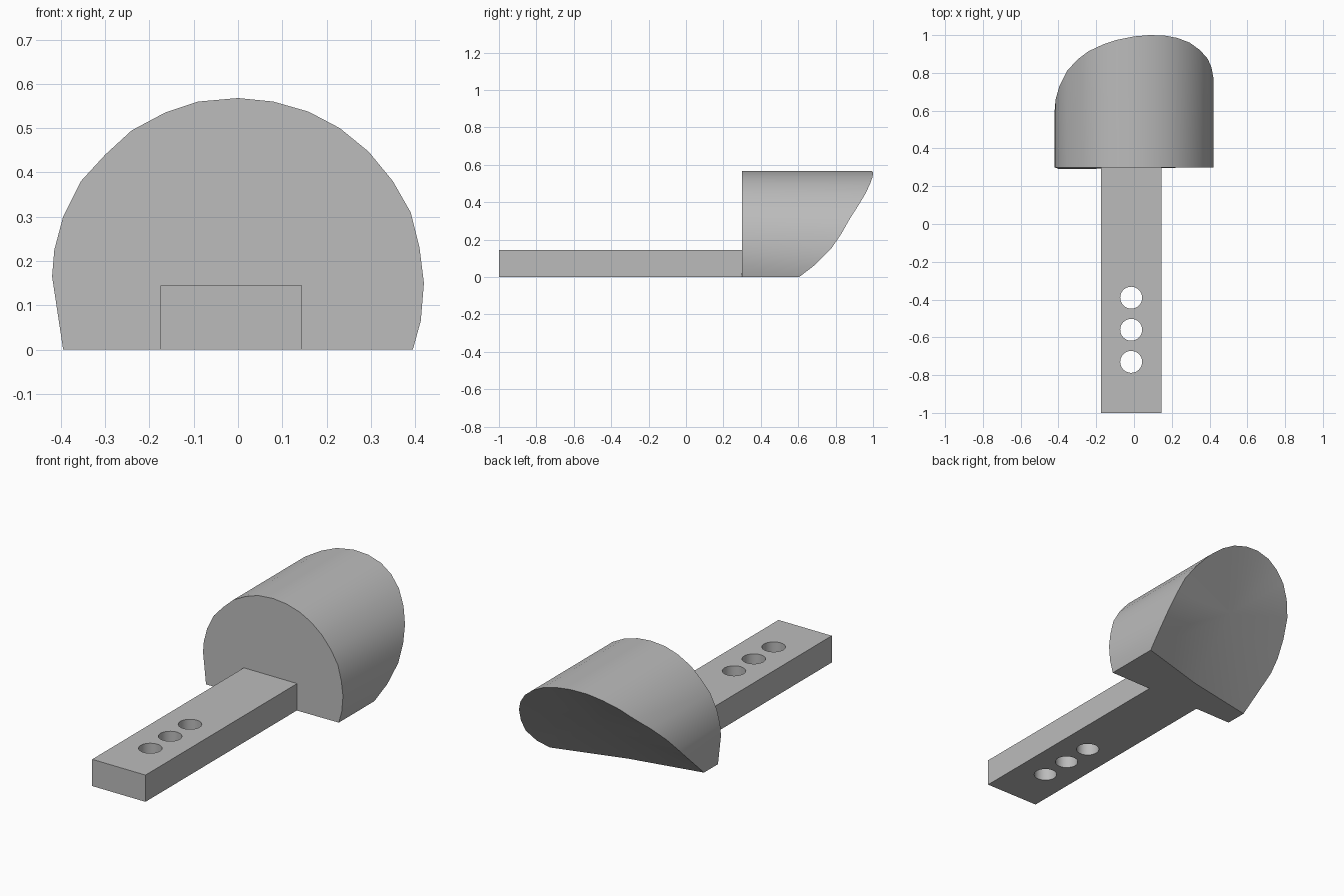
import bpy, bmesh, math

cube = bpy.data.objects.get("Cube")
if cube:
    bpy.data.objects.remove(cube, do_unlink=True)

gray = bpy.data.materials.new("plain_gray")
gray.use_nodes = True
COLOR = (0.5, 0.5, 0.5, 1)
gray.diffuse_color = COLOR
gray.node_tree.nodes["Principled BSDF"].inputs["Base Color"].default_value = COLOR


def add_object(name, bm):
    bmesh.ops.recalc_face_normals(bm, faces=bm.faces)
    mesh = bpy.data.meshes.new(name)
    bm.to_mesh(mesh)
    bm.free()
    mesh.materials.append(gray)
    obj = bpy.data.objects.new(name, mesh)
    bpy.context.collection.objects.link(obj)
    return obj


def smooth(obj):
    bpy.ops.object.select_all(action="DESELECT")
    obj.select_set(True)
    bpy.context.view_layer.objects.active = obj
    bpy.ops.object.shade_smooth_by_angle(angle=math.radians(30))


# Domed head: arch profile (x, z) with the depth of the slanted back at each point
RIM = [(-.395, 0, .41), (-.42, .165, .60), (-.415, .225, .66), (-.395, .30, .73),
       (-.355, .38, .81), (-.30, .44, .87), (-.24, .495, .915), (-.165, .535, .95),
       (-.09, .56, .975), (0, .568, .993), (.08, .56, 1), (.16, .537, .998),
       (.23, .50, .985), (.295, .447, .96), (.35, .38, .92), (.39, .31, .875),
       (.41, .23, .83), (.42, .15, .775), (.413, .065, .69), (.395, 0, .605)]
bm = bmesh.new()
front = [bm.verts.new((x, .30, z)) for x, z, y in RIM]
back = [bm.verts.new((x, y, z)) for x, z, y in RIM]
front[0].co.y = .29
sole_mid = bm.verts.new((0, .49, 0))
centre = bm.verts.new((0, .77, .29))
bm.faces.new(front)
for i in range(len(RIM) - 1):
    bm.faces.new((front[i], front[i + 1], back[i + 1], back[i]))
bm.faces.new((front[0], back[0], sole_mid, back[-1], front[-1]))
loop = back + [sole_mid]
for i, v in enumerate(loop):
    bm.faces.new((v, loop[(i + 1) % len(loop)], centre))
smooth(add_object("head", bm))

# Flat handle bar
bm = bmesh.new()
bmesh.ops.create_cube(bm, size=1)
for v in bm.verts:
    v.co.x = v.co.x * .32 - .015
    v.co.y = v.co.y * 1.3 - .35
    v.co.z = (v.co.z + .5) * .145
handle = add_object("handle", bm)

# Three round holes through the bar
for y in (-.39, -.56, -.73):
    bm = bmesh.new()
    bmesh.ops.create_cone(bm, cap_ends=True, segments=32, radius1=.058, radius2=.058, depth=.5)
    bmesh.ops.translate(bm, verts=bm.verts, vec=(-.015, y, .07))
    cutter = add_object("hole_cutter", bm)
    cutter.hide_render = True
    bpy.context.view_layer.objects.active = handle
    cut = handle.modifiers.new("hole", "BOOLEAN")
    cut.operation = "DIFFERENCE"
    cut.solver = "EXACT"
    cut.object = cutter
    bpy.ops.object.modifier_apply(modifier=cut.name)
    bpy.data.objects.remove(cutter, do_unlink=True)
smooth(handle)
